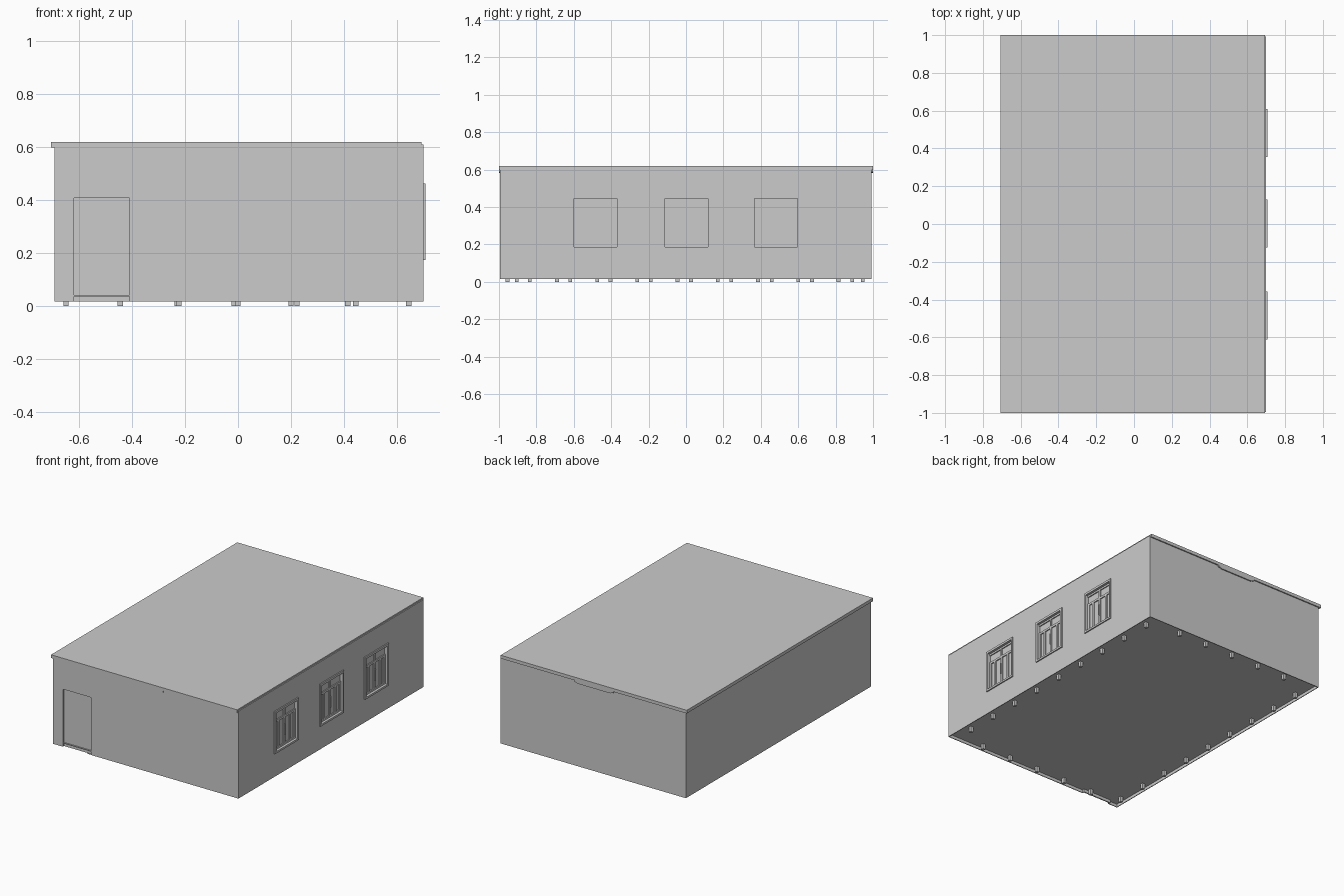
import bpy
import bmesh

if "Cube" in bpy.data.objects:
    bpy.data.objects.remove(bpy.data.objects["Cube"])


def box(name, x0, x1, y0, y1, z0, z1):
    """Axis-aligned box given by its limits."""
    bm = bmesh.new()
    bmesh.ops.create_cube(bm, size=1)
    for v in bm.verts:
        v.co = (x1 if v.co.x > 0 else x0,
                y1 if v.co.y > 0 else y0,
                z1 if v.co.z > 0 else z0)
    me = bpy.data.meshes.new(name)
    bm.to_mesh(me)
    bm.free()
    ob = bpy.data.objects.new(name, me)
    bpy.context.collection.objects.link(ob)
    return ob


def cut(target, *limits):
    """Subtract a box from the target and discard the cutter."""
    cutter = box("cutter", *limits)
    cutter.hide_render = True
    mod = target.modifiers.new("cut", 'BOOLEAN')
    mod.operation = 'DIFFERENCE'
    mod.solver = 'EXACT'
    mod.object = cutter
    bpy.context.view_layer.objects.active = target
    bpy.ops.object.modifier_apply(modifier=mod.name)
    bpy.data.objects.remove(cutter)


# Thin wall shell, open at top and bottom
walls = box("walls", -0.694, 0.70, -0.995, 0.992, 0.016, 0.60)
cut(walls, -0.689, 0.695, -0.990, 0.987, -0.1, 0.8)
WINDOWS = (-0.485, 0.002, 0.482)
for y in WINDOWS:
    cut(walls, 0.6, 0.8, y - 0.115, y + 0.115, 0.187, 0.447)
cut(walls, -0.62, -0.41, -1.1, -0.9, -0.05, 0.407)

# Door leaf set back, with a lining round the opening
box("door", -0.625, -0.405, -0.983, -0.975, 0.016, 0.412)
for x in (-0.625, -0.41):
    box("door_jamb", x, x + 0.005, -0.991, -0.975, 0.016, 0.412)
box("door_head", -0.625, -0.405, -0.991, -0.975, 0.407, 0.412)

# Floor, raised above the lower edge of the walls
box("floor", -0.689, 0.695, -0.990, 0.987, 0.036, 0.041)

# Roof slab and the taller right wall cap
box("roof", -0.706, 0.694, -1, 1, 0.598, 0.62)
box("right_wall_cap", 0.69, 0.70, -0.995, 0.992, 0.598, 0.61)

# Stepped ceiling beam running through to both roof edges
bm = bmesh.new()
profile = [(-0.152, 0.60), (-0.152, 0.588), (-0.137, 0.586), (-0.130, 0.581),
           (0.116, 0.581), (0.123, 0.586), (0.138, 0.588), (0.138, 0.60)]
face = bm.faces.new([bm.verts.new((x, -1, z)) for x, z in profile])
ext = bmesh.ops.extrude_face_region(bm, geom=[face])
bmesh.ops.translate(bm, vec=(0, 2, 0),
                    verts=[g for g in ext["geom"] if isinstance(g, bmesh.types.BMVert)])
bmesh.ops.recalc_face_normals(bm, faces=bm.faces)
beam_mesh = bpy.data.meshes.new("ceiling_beam")
bm.to_mesh(beam_mesh)
bm.free()
bpy.context.collection.objects.link(bpy.data.objects.new("ceiling_beam", beam_mesh))

# Windows: outer trim, glass, casements with transom light
for y in WINDOWS:
    trim = box("window_trim", 0.68, 0.708, y - 0.127, y + 0.127, 0.174, 0.462)
    cut(trim, 0.6, 0.8, y - 0.115, y + 0.115, 0.187, 0.447)
    box("window_glass", 0.680, 0.684, y - 0.115, y + 0.115, 0.187, 0.447)
    box("window_transom", 0.683, 0.691, y - 0.115, y + 0.115, 0.372, 0.387)
    box("window_head", 0.683, 0.691, y - 0.115, y + 0.115, 0.435, 0.447)
    box("window_sill", 0.683, 0.691, y - 0.115, y + 0.115, 0.187, 0.199)
    box("upper_mullion", 0.683, 0.691, y - 0.006, y + 0.006, 0.387, 0.435)
    for dy in (-0.107, -0.062, 0.0, 0.062, 0.107):
        box("lower_mullion", 0.683, 0.691, y + dy - 0.008, y + dy + 0.008, 0.199, 0.372)
    box("window_handle", 0.691, 0.698, y - 0.002, y + 0.002, 0.255, 0.33)


# Small feet around the floor edge
def foot(x, y):
    box("foot", x - 0.01, x + 0.01, y - 0.01, y + 0.01, 0, 0.037)


for i in range(9):
    foot(0.645, -0.835 + 0.2155 * i)
    foot(-0.65, -0.905 + 0.215 * i)
for i in range(5):
    foot(0.415 - 0.215 * i, 0.945)
    foot(-0.445 + 0.2225 * i, -0.955)
